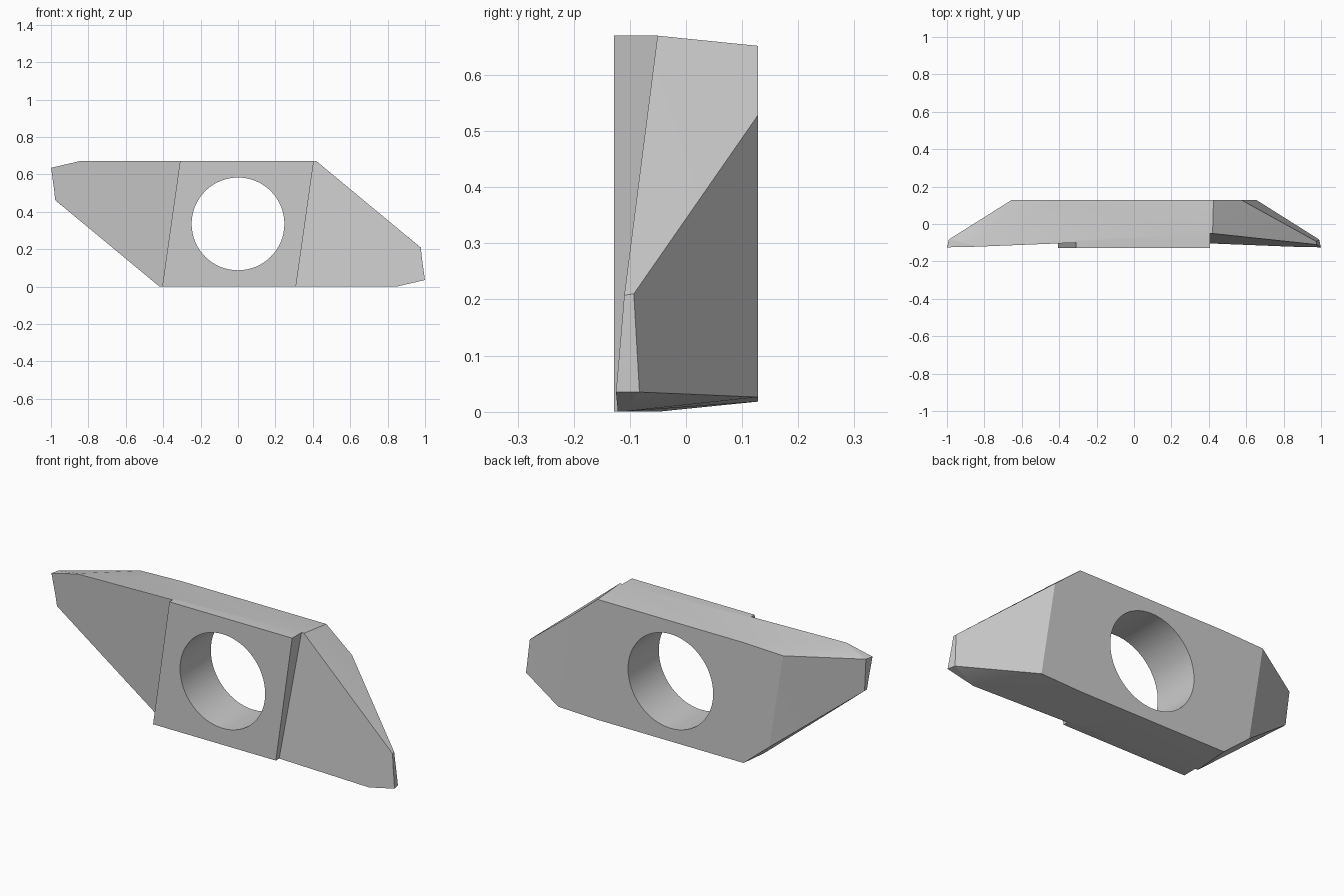
import bpy, bmesh, math

if "Cube" in bpy.data.objects:
    bpy.data.objects.remove(bpy.data.objects["Cube"])

H = 0.67  # overall height; the part repeats when turned 180 degrees about y


def turned(points):
    """Half ring plus its copy turned half a revolution about the bore."""
    return points + [(-x, y, H - z) for x, y, z in points]


def loft(name, rings):
    """Closed solid through rings with equal point counts."""
    bm = bmesh.new()
    vs = [[bm.verts.new(p) for p in ring] for ring in rings]
    n = len(vs[0])
    bm.faces.new(vs[0])
    bm.faces.new(vs[-1])
    for a, b in zip(vs, vs[1:]):
        for i in range(n):
            j = (i + 1) % n
            bm.faces.new((a[i], a[j], b[j], b[i]))
    bmesh.ops.recalc_face_normals(bm, faces=bm.faces)
    side = [f for f in bm.faces if len(f.verts) == 4]
    bmesh.ops.triangulate(bm, faces=side)
    mesh = bpy.data.meshes.new(name)
    bm.to_mesh(mesh)
    bm.free()
    ob = bpy.data.objects.new(name, mesh)
    bpy.context.collection.objects.link(ob)
    return ob


# Insert body: front outline, relief start, smaller back outline
front = [(0.85, -0.128, 0), (1, -0.128, 0.035), (0.98, -0.128, 0.205), (0.42, -0.128, H)]
relief = [(0.85, -0.114, 0), (0.99, -0.083, 0.035), (0.975, -0.093, 0.21), (0.42, -0.05, H)]
back = [(0.42, 0.128, 0.018), (0.655, 0.128, 0.026), (0.575, 0.128, 0.528), (0.425, 0.128, 0.652)]
body = loft("insert_body", [turned(front), turned(relief), turned(back)])


# Tilted recess over each wing, leaving the raised middle block
def wing_y(x, z):
    return -0.0876 - 0.04 * x + 0.08 * z


corners = [(0.31 + 0.142 * z, z) for z in (-0.1, 0.8)] + [(1.3, 0.8), (1.3, -0.1)]
floor = [(x, wing_y(x, z), z) for x, z in corners]
outer = [(x, -0.4, z) for x, z in corners]
cutters = [loft("right_wing_cutter", [floor, outer])]
cutters.append(loft("left_wing_cutter",
                    [[(-x, y, H - z) for x, y, z in r] for r in (floor, outer)]))

# Round through bore
circle = [(0.248 * math.cos(i * math.tau / 64), H / 2 + 0.248 * math.sin(i * math.tau / 64))
          for i in range(64)]
cutters.append(loft("bore_cutter", [[(x, y, z) for x, z in circle] for y in (-0.3, 0.3)]))

bpy.context.view_layer.objects.active = body
body.select_set(True)
for c in cutters:
    mod = body.modifiers.new(c.name, 'BOOLEAN')
    mod.operation = 'DIFFERENCE'
    mod.solver = 'EXACT'
    mod.object = c
    bpy.ops.object.modifier_apply(modifier=mod.name)
for c in cutters:
    bpy.data.objects.remove(c)
bpy.ops.object.shade_smooth_by_angle(angle=math.radians(12))
